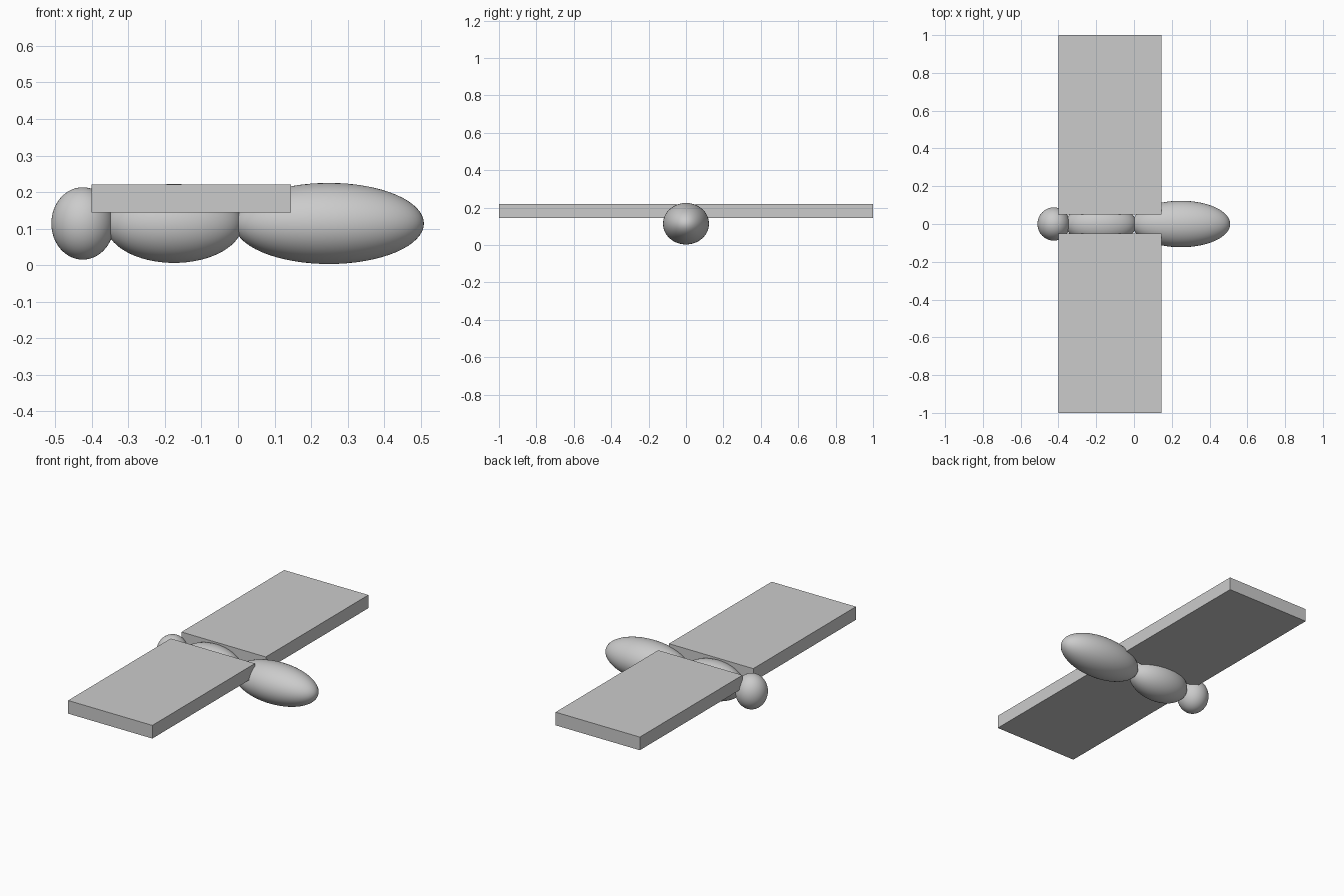
import bpy

# Remove the default cube
default = bpy.data.objects.get("Cube")
if default:
    bpy.data.objects.remove(default, do_unlink=True)

# One plain grey for the whole model
GREY = (0.6, 0.6, 0.6, 1)
grey = bpy.data.materials.new("plain grey")
grey.use_nodes = True
grey.diffuse_color = GREY
grey.node_tree.nodes["Principled BSDF"].inputs["Base Color"].default_value = GREY


def finish(name, size):
    """Name the active object, apply its size and give it the colour."""
    obj = bpy.context.object
    obj.name = name
    obj.scale = size
    bpy.ops.object.transform_apply(location=False, rotation=False, scale=True)
    obj.data.materials.append(grey)
    return obj


def ellipsoid(name, centre, radii):
    bpy.ops.mesh.primitive_uv_sphere_add(segments=64, ring_count=32, radius=1, location=centre)
    finish(name, radii)
    bpy.ops.object.shade_smooth()


# Body segments along x
ellipsoid("head", (-0.425, 0, 0.114), (0.086, 0.088, 0.099))
ellipsoid("thorax", (-0.175, 0, 0.114), (0.188, 0.11, 0.108))
ellipsoid("abdomen", (0.249, 0, 0.114), (0.26, 0.123, 0.111))

# Flat slab wings, mirrored across the body
for name, side in (("front_wing", -1), ("back_wing", 1)):
    bpy.ops.mesh.primitive_cube_add(size=1, location=(-0.128, side * 0.525, 0.182))
    finish(name, (0.546, 0.95, 0.077))
